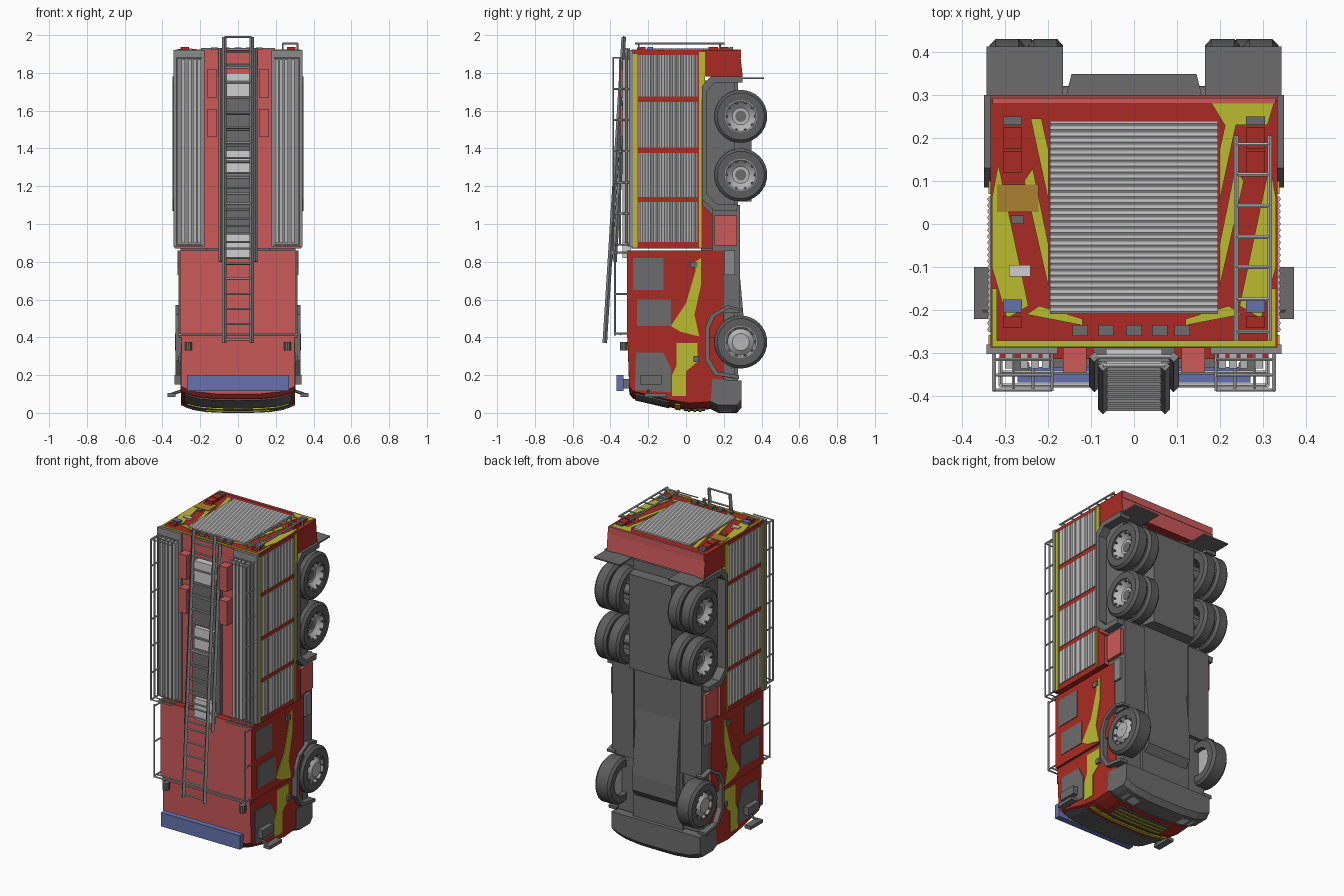
import bpy, bmesh, math
from mathutils import Vector, Matrix

COLOURS = {
    "plain_red": (0.60, 0.10, 0.10), "livery_red": (0.40, 0.024, 0.017),
    "yellow": (0.50, 0.50, 0.03), "blue": (0.13, 0.17, 0.42),
    "dark_grey": (0.15, 0.15, 0.15), "tyre_grey": (0.11, 0.11, 0.11),
    "mid_grey": (0.26, 0.26, 0.26), "light_grey": (0.46, 0.46, 0.46),
    "pale_grey": (0.62, 0.62, 0.62), "orange": (0.40, 0.22, 0.03)}
MATS = {}
for n, c in COLOURS.items():
    MATS[n] = bpy.data.materials.new(n)
    MATS[n].diffuse_color = (*c, 1)
NAMES = list(COLOURS)


class Part:
    """Collects simple solids into one object."""
    def __init__(self, name):
        self.name, self.bm = name, bmesh.new()

    def face(self, vs, mat):
        self.bm.faces.new(vs).material_index = NAMES.index(mat)

    def prism(self, axis, pts, cuts, mat):
        # outline extruded along an axis, with a ring at every cut
        def place(a, p):
            return {"x": (a, p[0], p[1]), "y": (p[0], a, p[1]), "z": (p[0], p[1], a)}[axis]
        rings = [[self.bm.verts.new(place(a, p)) for p in pts] for a in cuts]
        n = len(pts)
        for r, s in zip(rings, rings[1:]):
            for i in range(n):
                self.face((r[i], r[(i + 1) % n], s[(i + 1) % n], s[i]), mat)
        self.face(rings[0], mat)
        self.face(rings[-1], mat)
        return self

    def box(self, x0, x1, y0, y1, z0, z1, mat):
        return self.prism("z", [(x0, y0), (x1, y0), (x1, y1), (x0, y1)], (z0, z1), mat)

    def rod(self, p, q, r, mat, n=6):
        p, q = Vector(p), Vector(q)
        m = Matrix.Translation((p + q) / 2) @ (q - p).to_track_quat("Z", "Y").to_matrix().to_4x4()
        res = bmesh.ops.create_cone(self.bm, cap_ends=True, segments=n, radius1=r, radius2=r,
                                    depth=(q - p).length, matrix=m)
        for f in {f for v in res["verts"] for f in v.link_faces}:
            f.material_index = NAMES.index(mat)
        return self

    def lathe(self, y, z, prof, mat, n=32):
        # closed (x, radius) profile spun about the wheel axle
        rings = [[self.bm.verts.new((x, y + r * math.cos(t), z + r * math.sin(t))) for x, r in prof]
                 for t in (2 * math.pi * i / n for i in range(n))]
        k = len(prof)
        for i in range(n):
            a, b = rings[i], rings[(i + 1) % n]
            for j in range(k):
                self.face((a[j], a[(j + 1) % k], b[(j + 1) % k], b[j]), mat)
        return self

    def bow(self):
        # pull the nose corners back
        for v in self.bm.verts:
            if v.co.z < 0.12:
                v.co.z += 0.04 * (abs(v.co.x) / 0.3) ** 4
        return self

    def done(self, mirror=False, smooth=False, flat_red=False):
        bmesh.ops.recalc_face_normals(self.bm, faces=self.bm.faces)
        if flat_red:  # roof and underside use the plain red
            for f in self.bm.faces:
                f.normal_update()
                if abs(f.normal.y) > 0.9:
                    f.material_index = 0
        me = bpy.data.meshes.new(self.name)
        self.bm.to_mesh(me)
        self.bm.free()
        ob = bpy.data.objects.new(self.name, me)
        bpy.context.collection.objects.link(ob)
        for n in NAMES:
            me.materials.append(MATS[n])
        if smooth:
            bpy.ops.object.select_all(action="DESELECT")
            ob.select_set(True)
            bpy.context.view_layer.objects.active = ob
            bpy.ops.object.shade_smooth_by_angle(angle=math.radians(35))
        if mirror:
            ob.modifiers.new("mirror", "MIRROR")
        return ob


def slats(y0, y1, n, a0, a1):
    # sawtooth roller-shutter section between depths a0 and a1
    pts, h = [(a0, y0)], (y1 - y0) / n
    for i in range(n):
        pts += [(a1 - 0.004, y0 + i * h + 0.001), (a1, y0 + (i + 0.5) * h), (a1 - 0.004, y0 + (i + 1) * h - 0.001)]
    return pts + [(a0, y1)]


BOW = [-0.3, -0.27, -0.22, -0.12, 0, 0.12, 0.22, 0.27, 0.3]

# rear body, crew cabin and cab shells
Part("rear_body").prism("x", [(-0.288, 0.87), (-0.288, 1.92), (0.285, 1.92), (0.30, 1.78), (0.09, 1.78),
     (0.09, 1.10), (0.14, 1.05), (0.14, 0.87)], (-0.333, 0.333), "livery_red").done(flat_red=True)
Part("crew_cabin").box(-0.312, 0.312, -0.313, 0.20, 0.40, 0.86, "livery_red").done(flat_red=True)
Part("cab").prism("x", [(-0.31, 0.40), (-0.30, 0.10), (-0.28, 0.075), (-0.09, 0.03), (0.02, 0.012),
     (0.13, 0.02), (0.2, 0.1), (0.2, 0.40)], BOW, "livery_red").bow().done(flat_red=True)
Part("windscreen").prism("x", [(-0.27, 0.066), (-0.09, 0.024), (-0.09, 0.04), (-0.27, 0.08)],
     [x * 0.94 for x in BOW], "dark_grey").bow().done()
g = Part("front_grille")
g.prism("x", [(-0.06, 0.018), (-0.03, 0.013), (-0.03, 0.03), (-0.06, 0.03)], [x * 0.9 for x in BOW], "yellow")
g.prism("x", [(-0.01, 0.011), (0.10, 0.011), (0.10, 0.03), (-0.01, 0.03)], [x * 0.6 for x in BOW], "tyre_grey")
for y in (0.01, 0.04, 0.07):
    g.prism("x", [(y, 0.005), (y + 0.012, 0.005), (y + 0.012, 0.02), (y, 0.02)], [x * 0.58 for x in BOW], "yellow")
g.bow().done()
b = Part("bumper").prism("x", [(0.13, 0.02), (0.17, 0.0), (0.27, 0.0), (0.295, 0.03), (0.295, 0.17), (0.14, 0.18)],
                         [x * 1.01 for x in BOW], "dark_grey")
for s in (-1, 1):
    b.box(s * 0.2 - 0.045, s * 0.2 + 0.045, 0.18, 0.24, -0.001, 0.02, "pale_grey")
b.bow().done()

# side windows, painted yellow shapes
w = Part("cab_side_windows")
w.prism("x", [(-0.28, 0.65), (-0.28, 0.82), (-0.12, 0.82), (-0.12, 0.65)], (0.30, 0.316), "dark_grey")
w.prism("x", [(-0.26, 0.46), (-0.26, 0.60), (-0.08, 0.60), (-0.08, 0.46)], (0.30, 0.316), "dark_grey")
w.prism("x", [(-0.27, 0.12), (-0.265, 0.32), (-0.12, 0.32), (-0.08, 0.24), (-0.08, 0.11)], (0.29, 0.304), "dark_grey")
w.done(mirror=True)
p = Part("cab_side_yellow_panels")
p.prism("x", [(0.05, 0.80), (0.08, 0.82), (0.08, 0.68), (0.045, 0.52), (0.07, 0.405), (-0.03, 0.43),
              (-0.08, 0.46), (0.0, 0.58), (0.05, 0.75)], (0.30, 0.315), "yellow")
p.prism("x", [(-0.05, 0.37), (0.06, 0.37), (0.06, 0.27), (0.0, 0.22), (0.0, 0.09), (-0.075, 0.09),
              (-0.075, 0.2), (-0.05, 0.25)], (0.29, 0.303), "yellow")
p.box(0.30, 0.307, -0.30, 0.1, 0.397, 0.403, "tyre_grey")
p.box(0.30, 0.32, 0.02, 0.06, 0.77, 0.80, "dark_grey")
p.box(0.29, 0.315, 0.04, 0.07, 0.27, 0.30, "dark_grey")
p.done(mirror=True)

# roller shutters on the sides and the rear
s = Part("side_shutters")
zs = [0.89, 1.13, 1.39, 1.66, 1.91]
for z0, z1 in zip(zs, zs[1:]):
    s.prism("z", slats(-0.252, 0.065, 22, 0.32, 0.341), (z0 + 0.014, z1 - 0.014), "light_grey")
s.box(0.32, 0.338, -0.284, -0.258, 0.875, 1.9, "yellow")
s.box(0.32, 0.338, 0.07, 0.082, 0.875, 1.66, "yellow")
s.box(0.32, 0.338, 0.07, 0.10, 1.66, 1.91, "yellow")
s.done(mirror=True)
Part("rear_shutter").prism("x", [(y, z) for z, y in slats(-0.21, 0.24, 32, 1.90, 1.932)],
                           (-0.195, 0.195), "light_grey").done()

# rear chevrons and lamps
c = Part("rear_chevrons")
for pts in ([(0.24, 0.245), (0.215, 0.245), (0.198, 0.17), (0.198, 0.05)],
            [(0.33, -0.10), (0.33, 0.06), (0.315, 0.14), (0.245, -0.19), (0.295, -0.22)],
            [(0.255, 0.10), (0.235, 0.13), (0.198, -0.05), (0.198, -0.15)],
            [(0.33, -0.27), (0.33, -0.285), (0.0, -0.285), (0.0, -0.27)],
            [(0.33, -0.27), (0.33, -0.15), (0.318, -0.15), (0.318, -0.27)],
            [(0.25, -0.21), (0.22, -0.19), (0.12, -0.22), (0.12, -0.235)]):
    c.prism("z", pts, (1.915, 1.924), "yellow")
c.done(mirror=True)
Part("rear_yellow_corner").prism("z", [(0.18, 0.28), (0.325, 0.28), (0.31, 0.23), (0.21, 0.23)],
                                 (1.915, 1.925), "yellow").done()
Part("rear_edge_trim").box(-0.328, 0.328, 0.278, 0.292, 1.88, 1.924, "plain_red").done()
l = Part("rear_lamps")
for y0, y1, m in ((0.12, 0.17, "livery_red"), (0.175, 0.225, "livery_red"), (0.23, 0.25, "dark_grey"),
                  (-0.205, -0.175, "blue"), (-0.24, -0.215, "livery_red")):
    l.box(0.26, 0.304, y0, y1, 1.91, 1.937, m)
l.done(mirror=True)
f = Part("rear_fittings")
f.box(-0.318, -0.222, 0.028, 0.092, 1.915, 1.927, "orange")
f.box(-0.29, -0.24, -0.122, -0.095, 1.915, 1.93, "pale_grey")
f.box(-0.285, -0.255, 0.0, 0.02, 1.915, 1.93, "dark_grey")
for x in (-0.125, -0.064, 0.0, 0.06, 0.112):
    f.box(x - 0.018, x + 0.018, -0.26, -0.234, 1.91, 1.935, "dark_grey")
f.done()
r = Part("rear_ladder")
for x in (0.237, 0.315):
    r.rod((x, -0.27, 1.955), (x, 0.205, 1.955), 0.006, "light_grey")
    for y in (-0.25, 0.18):
        r.rod((x, y, 1.91), (x, y, 1.955), 0.005, "light_grey")
for y in (-0.25, -0.175, -0.10, -0.03, 0.042, 0.115, 0.185):
    r.rod((0.237, y, 1.955), (0.315, y, 1.955), 0.005, "light_grey")
r.done()

# roof lockers, side rails and stowed poles
q = Part("roof_side_panels").box(0.178, 0.342, -0.302, -0.28, 0.88, 1.92, "mid_grey")
for x in (0.205, 0.23, 0.255, 0.29):
    q.box(x - 0.009, x + 0.009, -0.335, -0.30, 0.9, 1.87, "light_grey")
q.done(mirror=True)
r = Part("roof_rails")
for y in (-0.385, -0.35, -0.315):
    r.rod((0.325, y, 0.89), (0.325, y, 1.88), 0.005, "light_grey")
    for z in (0.89, 1.88):
        r.rod((0.19, y, z), (0.325, y, z), 0.004, "light_grey")
for i in range(7):
    z = 0.89 + i * 0.165
    r.rod((0.325, -0.29, z), (0.325, -0.388, z), 0.005, "light_grey")
for x in (0.19, 0.235, 0.28):
    r.rod((x, -0.29, 0.89), (x, -0.388, 0.89), 0.004, "light_grey")
r.rod((0.31, -0.375, 0.41), (0.31, -0.375, 0.86), 0.005, "light_grey")
for z in (0.42, 0.63, 0.85):
    r.rod((0.31, -0.31, z), (0.31, -0.375, z), 0.005, "light_grey")
r.rod((0, -0.345, 0.415), (0.31, -0.345, 0.415), 0.005, "light_grey")
r.rod((0, -0.375, 0.415), (0.31, -0.375, 0.415), 0.005, "light_grey")
r.done(mirror=True)
Part("roof_red_boxes").box(0.11, 0.165, -0.345, -0.28, 1.67, 1.82, "plain_red") \
    .box(0.11, 0.165, -0.345, -0.28, 1.46, 1.61, "plain_red").done(mirror=True)

# sloping roof ladder in two sections with its bed
d = Part("roof_ladder")
for x, z0, z1, o, step in ((0.072, 0.37, 1.99, -0.43, 0.08), (0.092, 0.80, 1.93, -0.405, 0.085)):
    def yy(z): return o + (z - 0.37) * 0.062
    for sx in (-x, x):
        d.rod((sx, yy(z0), z0), (sx, yy(z1), z1), 0.012, "mid_grey", 4)
    z = z0 + 0.02
    while z < z1 + 0.01:
        d.rod((-x, yy(z), z), (x, yy(z), z), 0.006, "light_grey")
        z += step
for z0 in (0.82, 1.26, 1.67):
    d.box(-0.065, 0.065, -0.335, -0.29, z0, z0 + 0.13, "pale_grey")
d.box(-0.095, 0.095, -0.31, -0.28, 0.88, 1.70, "dark_grey")
d.done()

# blue beacon bar, horns, mirrors
Part("beacon_bar").box(-0.27, 0.27, -0.368, -0.332, 0.115, 0.20, "blue") \
    .box(-0.2, 0.2, -0.335, -0.29, 0.13, 0.18, "dark_grey").done()
m = Part("mirrors_and_horns")
m.box(0.33, 0.372, -0.22, -0.10, 0.085, 0.105, "dark_grey")
m.rod((0.29, -0.20, 0.12), (0.35, -0.20, 0.10), 0.008, "dark_grey")
m.box(0.30, 0.335, -0.24, -0.13, 0.15, 0.20, "dark_grey")
m.rod((0.262, -0.33, 0.33), (0.262, -0.33, 0.375), 0.02, "dark_grey", 10)
m.box(0.25, 0.274, -0.33, -0.30, 0.335, 0.37, "dark_grey")
m.done(mirror=True)

# chassis, skirts and wheel arches
Part("chassis").box(-0.17, 0.17, 0.08, 0.275, 0.15, 1.76, "dark_grey") \
    .prism("z", [(-0.165, 0.27), (0.165, 0.27), (0.145, 0.348), (-0.145, 0.348)], (1.12, 1.70), "dark_grey") \
    .prism("x", [(0.27, 0.3), (0.31, 0.35), (0.31, 0.45), (0.27, 0.9)], (-0.15, 0.15), "dark_grey").done()
k = Part("side_skirts").box(0.16, 0.305, 0.14, 0.285, 0.53, 1.10, "dark_grey")
k.box(0.30, 0.325, 0.15, 0.27, 0.885, 1.045, "plain_red")
k.box(0.30, 0.32, 0.205, 0.26, 0.73, 0.86, "mid_grey")
k.done(mirror=True)
ARCHES = ([(0.30, 1.78), (0.13, 1.78), (0.085, 1.73), (0.085, 1.13), (0.15, 1.07), (0.27, 1.07)],
          [(0.30, 0.55), (0.22, 0.57), (0.13, 0.52), (0.10, 0.45), (0.10, 0.28), (0.15, 0.20), (0.28, 0.18)])
a = Part("wheel_arches")
for pts, x in zip(ARCHES, (0.348, 0.332)):
    a.prism("x", [(min(y, 0.26), z) for y, z in pts], (0.12, 0.295), "dark_grey")
    cy, cz = 0.29, sum(z for _, z in pts) / len(pts)
    inner = [(y + (cy - y) * 0.13, z + (cz - z) * 0.09) for y, z in pts]
    for i in range(len(pts) - 1):  # outer lip
        a.prism("x", [pts[i], pts[i + 1], inner[i + 1], inner[i]], (0.28, x), "dark_grey")
a.box(0.165, 0.342, 0.26, 0.412, 1.768, 1.776, "dark_grey")  # mudflap
a.done(mirror=True)

# wheels: single at the front, double at the rear
t = Part("wheels")
def tyre(x0, x1, z):
    t.lathe(0.29, z, [(x0, 0.085), (x0, 0.125), (x0 + 0.014, 0.14), (x1 - 0.014, 0.14), (x1, 0.125), (x1, 0.085)], "tyre_grey")
def hub(x, z, dish):
    t.lathe(0.29, z, [(x - 0.07, 0.09), (x, 0.09), (x, 0.08), (x - 0.012, 0.07), (x + dish, 0.045),
                      (x + dish, 0.001), (x - 0.07, 0.001)], "light_grey")
    for i in range(10):
        u = i * math.pi / 5
        y, zz = 0.29 + 0.077 * math.cos(u), z + 0.077 * math.sin(u)
        t.rod((x - 0.02, y, zz), (x + 0.002, y, zz), 0.008, "tyre_grey")
tyre(0.225, 0.33, 0.375)
hub(0.325, 0.375, 0.008)
for z in (1.26, 1.57):
    tyre(0.165, 0.246, z)
    tyre(0.254, 0.335, z)
    hub(0.328, z, -0.03)
    t.rod((0, 0.29, z), (0.3, 0.29, z), 0.03, "dark_grey", 12)
t.done(mirror=True, smooth=True)
